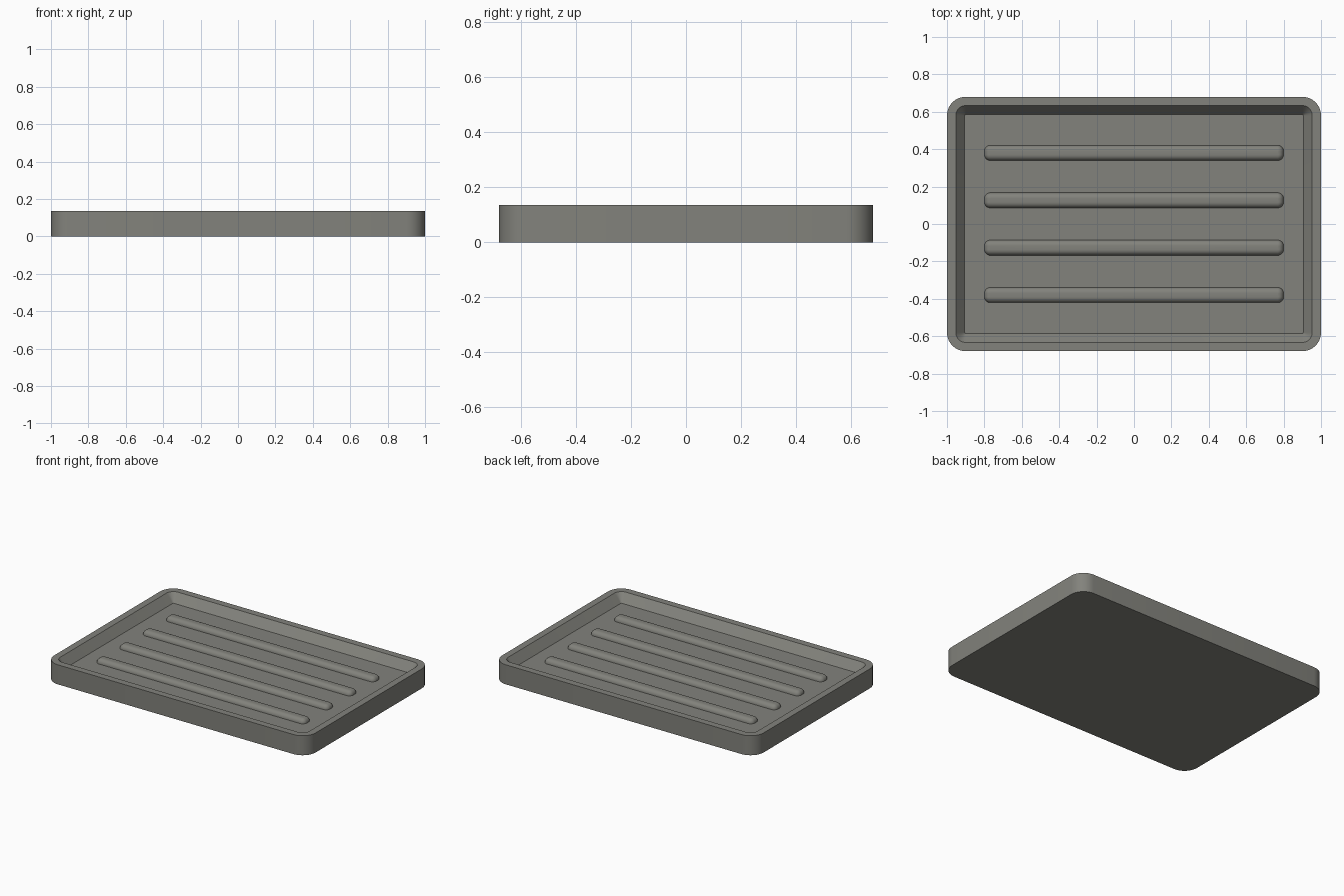
import bpy, bmesh, math

if "Cube" in bpy.data.objects:
    bpy.data.objects.remove(bpy.data.objects["Cube"])

FLOOR = 0.077   # height of the recessed floor
TOP = 0.135     # height of the rim

grey = bpy.data.materials.new("warm grey")
grey.diffuse_color = (0.225, 0.225, 0.202, 1)
grey.use_nodes = True
grey.node_tree.nodes["Principled BSDF"].inputs["Base Color"].default_value = grey.diffuse_color


def rounded_loop(bm, hx, hy, r, z, n=8):
    """Ring of vertices round a rounded rectangle, counter-clockwise."""
    ring = []
    for k, (sx, sy) in enumerate([(1, 1), (-1, 1), (-1, -1), (1, -1)]):
        for i in range(n + 1):
            a = math.pi / 2 * (k + i / n)
            ring.append(bm.verts.new((sx * (hx - r) + r * math.cos(a),
                                      sy * (hy - r) + r * math.sin(a), z)))
    return ring


def stacked_solid(name, sections, location=(0, 0, 0)):
    """Closed solid skinned through rounded rectangles (hx, hy, r, z)."""
    bm = bmesh.new()
    rings = [rounded_loop(bm, *s) for s in sections]
    for a, b in zip(rings, rings[1:]):
        for i in range(len(a)):
            j = (i + 1) % len(a)
            bm.faces.new((a[i], a[j], b[j], b[i]))
    bm.faces.new(rings[0][::-1])
    bm.faces.new(rings[-1])
    mesh = bpy.data.meshes.new(name)
    bm.to_mesh(mesh)
    bm.free()
    mesh.materials.append(grey)
    obj = bpy.data.objects.new(name, mesh)
    obj.location = location
    bpy.context.collection.objects.link(obj)
    bpy.ops.object.select_all(action='DESELECT')
    obj.select_set(True)
    bpy.context.view_layer.objects.active = obj
    bpy.ops.object.shade_smooth_by_angle(angle=math.radians(30))
    return obj


# Tray: outer wall, flat rim, sloped inner wall, floor
stacked_solid("tray", [
    (1.0, 0.68, 0.10, 0),
    (1.0, 0.68, 0.10, TOP),
    (0.953, 0.633, 0.053, TOP),
    (0.905, 0.585, 0.005, FLOOR),
])

# Raised ribs with rounded tops, slightly sunk into the floor
HALF_W, ROUND, RISE = 0.041, 0.03, 0.03
profile = [(0.8, HALF_W, 0.032, -0.01)]
for i in range(7):
    a = math.pi / 2 * i / 6
    inset = ROUND * (1 - math.cos(a))
    profile.append((0.8 - inset, HALF_W - inset, 0.032 - inset,
                    RISE - ROUND + ROUND * math.sin(a)))
for i in range(4):
    stacked_solid(f"drain_rib_{i + 1}", profile, (0, -0.38 + i * 0.2533, FLOOR))
